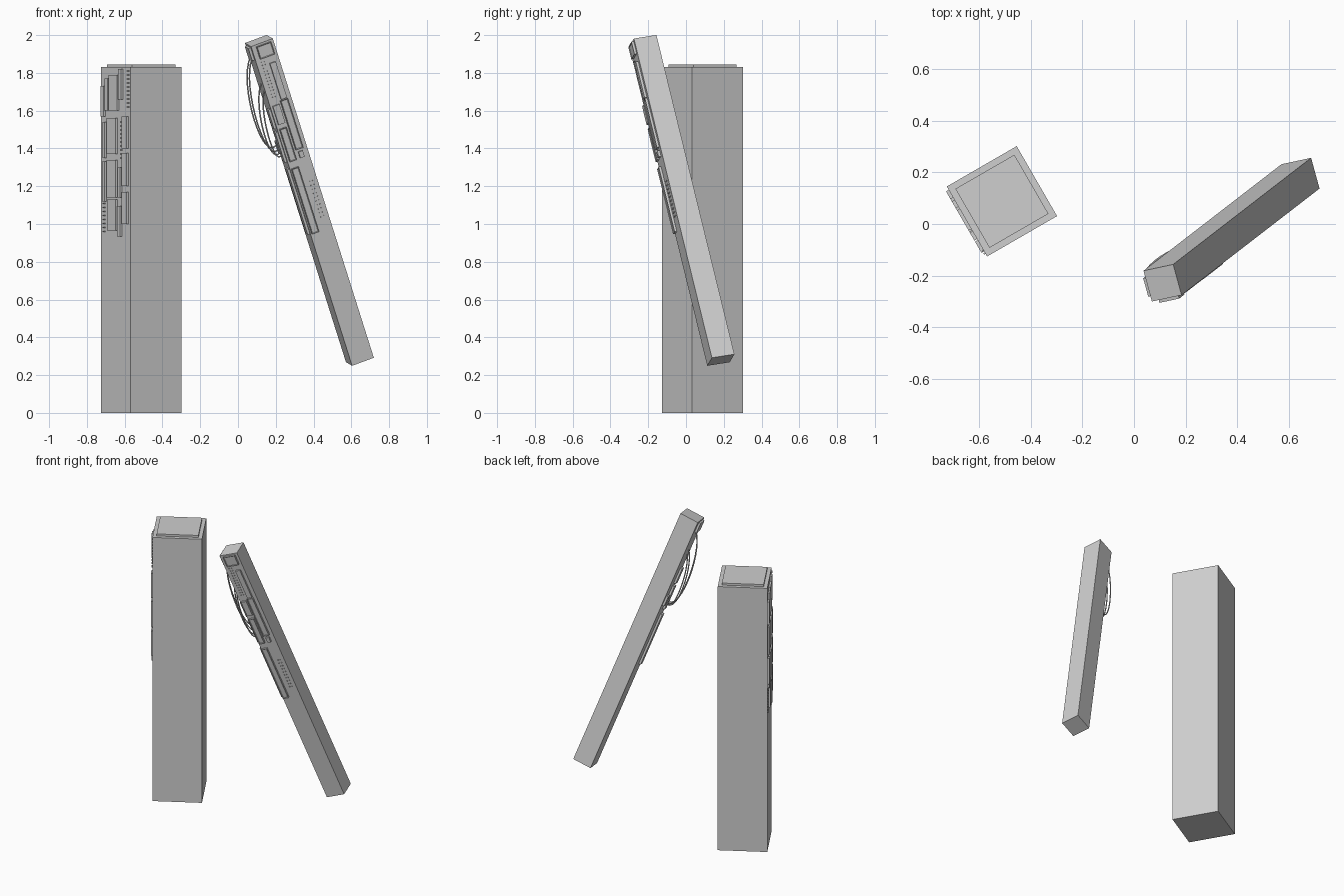
import bpy, bmesh, math
from mathutils import Matrix, Vector

cube = bpy.data.objects.get("Cube")
if cube:
    bpy.data.objects.remove(cube, do_unlink=True)

grey = bpy.data.materials.new("concrete_grey")
grey.use_nodes = True
grey.diffuse_color = (0.62, 0.62, 0.62, 1)
grey.node_tree.nodes["Principled BSDF"].inputs["Base Color"].default_value = (0.62, 0.62, 0.62, 1)


def frame(x, y, z, origin):
    m = Matrix((x, y, z)).transposed().to_4x4()
    m.translation = origin
    return m


def finish(name, bm, matrix):
    mesh = bpy.data.meshes.new(name)
    bm.to_mesh(mesh)
    bm.free()
    mesh.materials.append(grey)
    obj = bpy.data.objects.new(name, mesh)
    obj.matrix_world = matrix
    bpy.context.collection.objects.link(obj)
    return obj


def add_box(bm, size, centre):
    m = Matrix.Translation(centre) @ Matrix.Diagonal((*size, 1))
    return bmesh.ops.create_cube(bm, size=1, matrix=m)["verts"]


def box(name, size, centre, matrix):
    bm = bmesh.new()
    add_box(bm, size, centre)
    return finish(name, bm, matrix)


def panel(name, face, s0, s1, t0, t1, height=0.012, rim=False):
    """Raised plate: s runs across the wall, t runs down from its top."""
    bm = bmesh.new()
    add_box(bm, (s1 - s0, t1 - t0, height), ((s0 + s1) / 2, -(t0 + t1) / 2, height / 2))
    if rim:
        top = [f for f in bm.faces if f.normal.z > 0.9]
        bmesh.ops.inset_region(bm, faces=top, thickness=0.006, depth=-0.004)
    finish(name, bm, face)


def studs(name, face, s0, t0, t1, rows, gap=0.013, size=0.006, cols=2):
    bm = bmesh.new()
    for r in range(rows):
        t = t0 + (t1 - t0) * r / (rows - 1)
        for c in range(cols):
            add_box(bm, (size, size, 0.007), (s0 + c * gap, -t, 0.0035))
    finish(name, bm, face)


# Standing tower with cap plate
tower = Matrix.Translation((-0.512, 0.088, 0)) @ Matrix.Rotation(math.radians(30), 4, 'Z')
W, H = 0.313, 1.83
box("tower", (W, W, H), (0, 0, H / 2), tower)
box("tower_cap_plate", (0.264, 0.264, 0.014), (0, 0, H + 0.007), tower)

# Panels on the tower side wall
wall = tower @ frame(Vector((0, -1, 0)), Vector((0, 0, 1)), Vector((-1, 0, 0)),
                     Vector((-W / 2, W / 2, H)))
columns = [
    (0.015, 0.05, 0.10, 0.26), (0.06, 0.09, 0.06, 0.23), (0.10, 0.19, 0.04, 0.23),
    (0.20, 0.235, 0.01, 0.17), (0.04, 0.06, 0.29, 0.48), (0.08, 0.176, 0.27, 0.46),
    (0.24, 0.29, 0.26, 0.43), (0.03, 0.06, 0.50, 0.71), (0.08, 0.176, 0.49, 0.69),
    (0.195, 0.225, 0.53, 0.69), (0.24, 0.29, 0.455, 0.63), (0.085, 0.176, 0.70, 0.865),
    (0.19, 0.225, 0.735, 0.895), (0.24, 0.29, 0.66, 0.83),
]
for i, c in enumerate(columns):
    panel(f"tower_panel_{i + 1}", wall, *c)
for i, (s, t) in enumerate([(0.285, 0.02), (0.215, 0.29), (0.03, 0.68)]):
    studs(f"tower_studs_{i + 1}", wall, s, t, t + 0.19, 10)

# Leaning beam
up = Vector((-0.294, -0.227, 0.929)).normalized()
side = Vector((0.925, 0.2, 0.335))
side = (side - up * side.dot(up)).normalized()
back = up.cross(side)
beam = frame(side, back, up, Vector((0.378, -0.022, 1.125)))
B, L = 0.125, 1.82
box("leaning_beam", (B, B, L), (0, 0, 0), beam)

X, Y, Z = Vector((1, 0, 0)), Vector((0, 1, 0)), Vector((0, 0, 1))
front = beam @ frame(X, Z, -Y, Vector((-B / 2, -B / 2, L / 2)))
flank = beam @ frame(-Y, Z, -X, Vector((-B / 2, B / 2, L / 2)))

# Panels on the beam front
front_panels = [
    (0.025, 0.108, 0.01, 0.08, True), (0.067, 0.10, 0.12, 0.325, False),
    (0.06, 0.102, 0.33, 0.61, True), (0.012, 0.05, 0.345, 0.45, False),
    (0.01, 0.048, 0.475, 0.66, True), (0.07, 0.094, 0.625, 0.66, False),
    (0.006, 0.046, 0.70, 1.07, True),
]
for i, (s0, s1, t0, t1, rim) in enumerate(front_panels):
    panel(f"beam_front_panel_{i + 1}", front, s0, s1, t0, t1, 0.013, rim)
studs("beam_front_studs_upper", front, 0.028, 0.10, 0.30, 12, 0.016, 0.004)
studs("beam_front_studs_lower", front, 0.082, 0.80, 1.00, 10, 0.016, 0.004)

# Panels on the beam flank
flank_panels = [
    (0.03, 0.105, 0.01, 0.08), (0.07, 0.11, 0.36, 0.47),
    (0.07, 0.11, 0.49, 0.66), (0.02, 0.055, 0.55, 0.62), (0.075, 0.115, 0.70, 1.07),
]
for i, c in enumerate(flank_panels):
    panel(f"beam_flank_panel_{i + 1}", flank, *c, 0.013)

# Hanging cables on the beam flank
cables = [(0.035, 0.07, 0.56, 0.085), (0.055, 0.08, 0.58, 0.078),
          (0.075, 0.22, 0.59, 0.065), (0.09, 0.26, 0.60, 0.05)]
for i, (s, t0, t1, bulge) in enumerate(cables):
    curve = bpy.data.curves.new(f"beam_cable_{i + 1}", 'CURVE')
    curve.dimensions = '3D'
    curve.bevel_depth = 0.004
    curve.bevel_resolution = 1
    curve.resolution_u = 16
    spline = curve.splines.new('BEZIER')
    spline.bezier_points.add(1)
    for p, t, lean in zip(spline.bezier_points, (t0, t1), (0.12, -0.12)):
        p.co = (s, -t, 0)
        p.handle_left = (s, -t + lean, bulge * 4 / 3)
        p.handle_right = (s, -t - lean, bulge * 4 / 3)
    curve.materials.append(grey)
    obj = bpy.data.objects.new(curve.name, curve)
    obj.matrix_world = flank
    bpy.context.collection.objects.link(obj)
